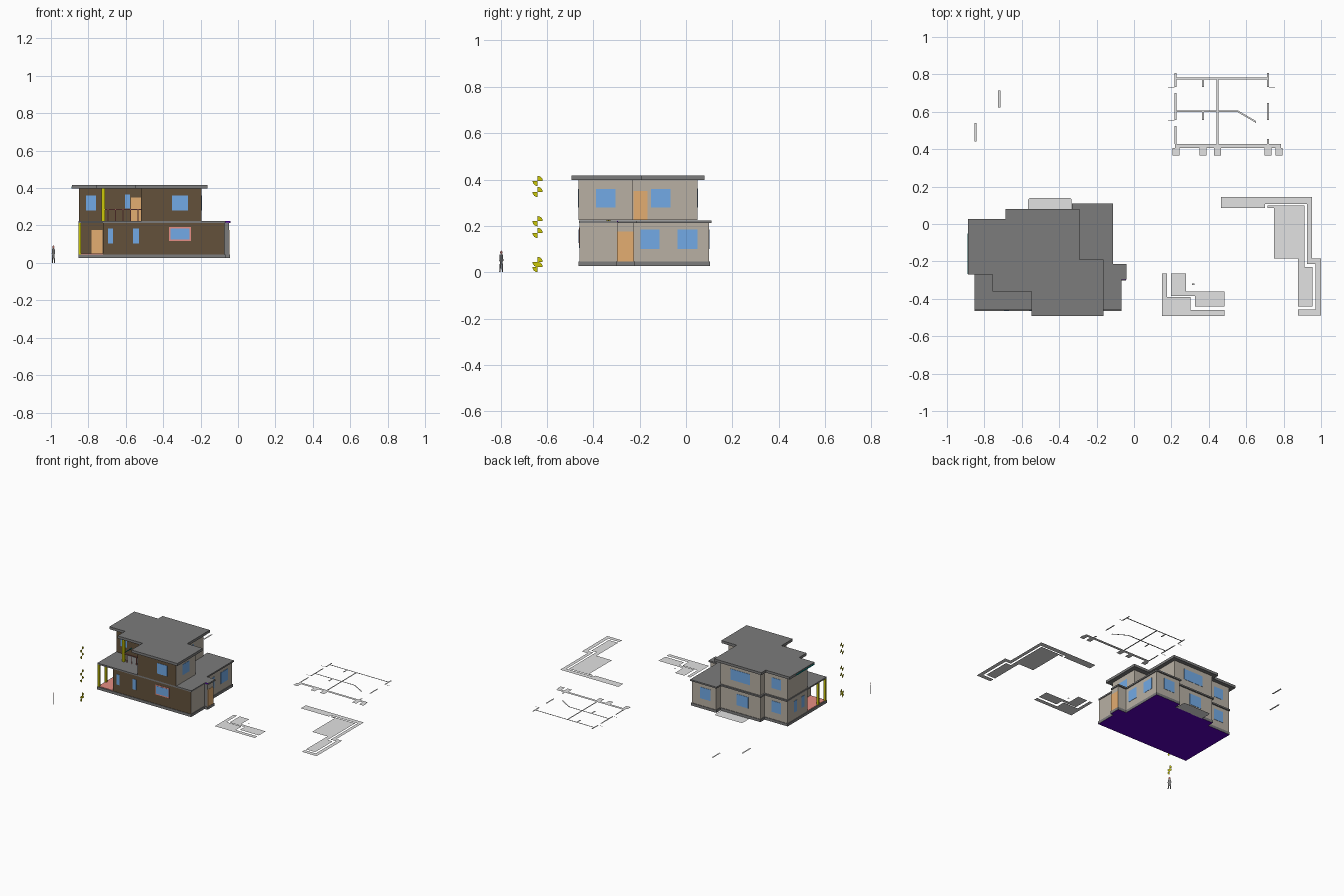
import bpy, bmesh, math

def srgb(r, g, b):
    f = lambda c: (c / 255 / 12.92) if c < 11 else ((c / 255 + 0.055) / 1.055) ** 2.4
    return (f(r), f(g), f(b), 1)

COLOURS = {
    "roof_grey": (124, 124, 124), "front_brown": (99, 81, 59), "wall_beige": (184, 176, 164),
    "glass_blue": (114, 170, 230), "door_orange": (228, 173, 113), "marker_yellow": (204, 200, 8),
    "salmon": (242, 148, 138), "purple": (90, 0, 190), "paper_grey": (226, 226, 226), "teal": (0, 150, 150)}
MATS = {}
for n, c in COLOURS.items():
    MATS[n] = bpy.data.materials.new(n)
    MATS[n].diffuse_color = srgb(*c)

def finish(name, bm, mats, rule=None):
    """Turn a bmesh into an object; rule picks the material slot per face."""
    bmesh.ops.recalc_face_normals(bm, faces=bm.faces[:])
    if rule:
        for f in bm.faces:
            f.normal_update()
            f.material_index = rule(f)
    me = bpy.data.meshes.new(name)
    bm.to_mesh(me)
    bm.free()
    for m in mats:
        me.materials.append(MATS[m])
    ob = bpy.data.objects.new(name, me)
    bpy.context.collection.objects.link(ob)
    ob.location.x = 0.003
    return ob

def prism(name, pts, z0, z1, mats, rule=None):
    bm = bmesh.new()
    face = bm.faces.new([bm.verts.new((x, y, z0)) for x, y in pts])
    ext = bmesh.ops.extrude_face_region(bm, geom=[face], use_keep_orig=True)
    for v in ext["geom"]:
        if isinstance(v, bmesh.types.BMVert):
            v.co.z = z1
    return finish(name, bm, mats, rule)

def box(name, x0, x1, y0, y1, z0, z1, mat):
    return prism(name, [(x0, y0), (x1, y0), (x1, y1), (x0, y1)], z0, z1, [mat])

def sheets(name, polys, mat):
    """Flat zero-thickness polygons given in 3D, all wound to face up where horizontal."""
    bm = bmesh.new()
    for p in polys:
        bm.faces.new([bm.verts.new(c) for c in p])
    ob = finish(name, bm, [mat])
    for p in ob.data.polygons:
        if p.normal.z < -0.5:
            p.flip()
    return ob

def plate(name, axis, pos, a0, a1, z0, z1, mat, t=0.002):
    if axis == "y":
        box(name, a0, a1, pos - t, pos + t, z0, z1, mat)
    else:
        box(name, pos - t, pos + t, a0, a1, z0, z1, mat)

# Walls: front faces brown, the others beige, side entry front grey
def wall_rule(f):
    if f.normal.y < -0.5:
        return 2 if f.calc_center_median().x > -0.074 else 1
    return 0
WALL = ["wall_beige", "front_brown", "roof_grey"]

BACK = [(-.853, 0), (-.66, 0), (-.66, .05), (-.325, .05)]
lower = BACK + [(-.325, .1), (-.122, .1), (-.122, -.225), (-.05, -.225), (-.05, -.298),
                (-.075, -.298), (-.075, -.46), (-.725, -.46), (-.725, -.24), (-.853, -.24)]
upper = BACK + [(-.325, -.228), (-.197, -.228), (-.197, -.463), (-.52, -.463),
                (-.52, -.24), (-.853, -.24)]
prism("ground_floor_walls", lower, .044, .215, WALL, wall_rule)
prism("upper_floor_walls", upper, .225, .398, WALL, wall_rule)

# Plinth with purple underside
plinth = [(-.857, .004), (-.664, .004), (-.664, .054), (-.329, .054), (-.329, .104), (-.118, .104),
          (-.118, -.221), (-.046, -.221), (-.046, -.302), (-.071, -.302), (-.071, -.464), (-.857, -.464)]
prism("plinth", plinth, .026, .046, ["roof_grey", "purple"], lambda f: int(f.normal.z < -0.5))

# Roofs
low_roof = [(-.857, .01), (-.67, .01), (-.67, .06), (-.335, .06), (-.335, .11), (-.115, .11),
            (-.115, -.214), (-.043, -.214), (-.043, -.294), (-.07, -.294), (-.07, -.461), (-.857, -.461)]
prism("lower_roof", low_roof, .213, .224, ["roof_grey"])
top_roof = [(-.89, .028), (-.69, .028), (-.69, .08), (-.295, .08), (-.295, -.19), (-.165, -.19),
            (-.165, -.493), (-.55, -.493), (-.55, -.36), (-.76, -.36), (-.76, -.27), (-.89, -.27)]
prism("upper_roof", top_roof, .398, .417, ["roof_grey"])
box("side_roof_trim", -.072, -.044, -.297, -.293, .216, .223, "purple")
box("fascia_trim", -.892, -.889, -.268, -.05, .399, .408, "teal")

# Front entrance porch
box("porch_floor", -.85, -.725, -.457, -.24, .044, .049, "salmon")
for y in (-.453, -.37):
    box("porch_column", -.856, -.842, y - .007, y + .007, .046, .215, "marker_yellow")

# Balcony post and railing
box("balcony_post", -.733, -.715, -.344, -.326, .224, .398, "marker_yellow")
box("balcony_rail_front", -.72, -.52, -.337, -.334, .284, .288, "salmon")
box("balcony_rail_side", -.726, -.723, -.335, -.24, .284, .288, "teal")
for i in range(5):
    x = -.70 + i * .04
    box("balcony_baluster", x, x + .005, -.337, -.333, .224, .288, "salmon")

# Windows: axis, wall position, start, end, bottom, top
for w in [("y", -.46, -.698, -.671, .105, .183), ("y", -.46, -.564, -.532, .105, .183),
          ("y", -.461, -.364, -.262, .125, .184), ("y", -.24, -.815, -.762, .28, .36),
          ("y", -.24, -.607, -.58, .29, .365), ("y", -.463, -.355, -.27, .28, .36),
          ("x", -.122, -.197, -.115, .1, .185), ("x", -.122, -.037, .05, .1, .185),
          ("x", -.197, -.388, -.305, .28, .36), ("x", -.325, -.15, -.067, .28, .36),
          ("y", .05, -.575, -.41, .28, .362), ("y", 0, -.80, -.72, .28, .36),
          ("y", .1, -.28, -.19, .1, .185), ("y", .05, -.56, -.46, .1, .185),
          ("y", 0, -.80, -.72, .1, .185),
          ("x", -.853, -.11, -.075, .1, .185), ("x", -.853, -.2, -.165, .1, .185)]:
    plate("window", *w, "glass_blue")
plate("window_frame", "y", -.46, -.371, -.255, .117, .192, "salmon")

# Doors
plate("front_door", "y", -.24, -.785, -.727, .05, .175, "door_orange")
plate("side_door", "x", -.05, -.297, -.227, .046, .175, "door_orange")
plate("balcony_door", "y", -.24, -.575, -.522, .225, .35, "door_orange")
plate("terrace_door", "x", -.325, -.226, -.167, .225, .35, "door_orange")

# Patio with rounded outer corners
G = .026
arc = [(cx + .015 * math.cos(a), .125 + .015 * math.sin(a))
       for cx, s in ((-.351, 0), (-.555, 90)) for a in [math.radians(s + d) for d in (0, 30, 60, 90)]]
sheets("patio", [[(x, y, G) for x, y in [(-.57, .05), (-.336, .05)] + arc]], "paper_grey")

# Flat drawings lying beside the house
def flat(name, polys):
    sheets(name, [[(x, y, G) for x, y in p] for p in polys], "paper_grey")
def rect(x0, x1, y0, y1):
    return [(x0, y0), (x1, y0), (x1, y1), (x0, y1)]

flat("balcony_plan", [
    [(.147, -.264), (.174, -.264), (.174, -.39), (.3, -.39), (.3, -.459), (.48, -.459), (.48, -.491), (.147, -.491)],
    [(.195, -.264), (.275, -.264), (.275, -.36), (.48, -.36), (.48, -.44), (.322, -.44), (.322, -.385), (.195, -.385)],
    rect(.308, .32, -.327, -.318)])
flat("terrace_plan", [
    [(.463, .144), (.949, .144), (.949, -.184), (.997, -.184), (.997, -.489), (.874, -.489), (.874, -.456),
     (.967, -.456), (.967, -.214), (.922, -.214), (.922, .107), (.698, .107), (.698, .085), (.463, .085)],
    [(.712, .098), (.908, .098), (.908, -.23), (.951, -.23), (.951, -.44), (.874, -.44), (.874, -.184),
     (.746, -.184), (.746, .086), (.712, .086)]])

section = [rect(.215, .783, .406, .428), rect(.222, .553, .598, .607), rect(.222, .714, .773, .782),
           rect(.439, .449, .428, .773), [(.553, .607), (.65, .55), (.65, .54), (.553, .597)]]
section += [rect(x - .018, x + .018, .365, .406) for x in (.222, .366, .444, .714, .772)]
section += [rect(.214, .224, a, b) for a, b in ((.732, .806), (.555, .70), (.428, .523))]
section += [rect(.361, .372, a, b) for a, b in ((.732, .773), (.555, .598))]
section += [rect(.709, .72, a, b) for a, b in ((.732, .806), (.555, .646), (.428, .454))]
section += [rect(.18, .214, .729, .733), rect(.18, .214, .553, .557), rect(.72, .751, .729, .733)]
flat("section_drawing", section)
flat("loose_strips", [rect(-.857, -.845, .44, .54), rect(-.729, -.717, .622, .715)])

# Level markers: two opposite quarter discs each
quarters = []
for z in (.394, .346, .22, .169, .044, .022):
    for start in (0, 180):
        quarters.append([(-.86, -.64, z)] + [
            (-.86, -.64 + .022 * math.cos(math.radians(start + d)), z + .022 * math.sin(math.radians(start + d)))
            for d in range(0, 91, 15)])
sheets("level_markers", quarters, "marker_yellow")

# Cut-out standing figure, turned diagonally
def cutout(name, pts, mat):
    sheets(name, [[(-.99 + u, -.797 - u, z) for u, z in pts]], mat)
cutout("figure_legs", [(-.008, 0), (-.003, 0), (0, .035), (.004, 0), (.009, 0), (.006, .045), (-.006, .045)], "roof_grey")
cutout("figure_body", [(-.006, .045), (.006, .045), (.009, .05), (.007, .076), (-.007, .076), (-.009, .05)], "roof_grey")
cutout("figure_head", [(.005 * math.cos(i * math.pi / 4), .085 + .009 * math.sin(i * math.pi / 4)) for i in range(8)], "salmon")
